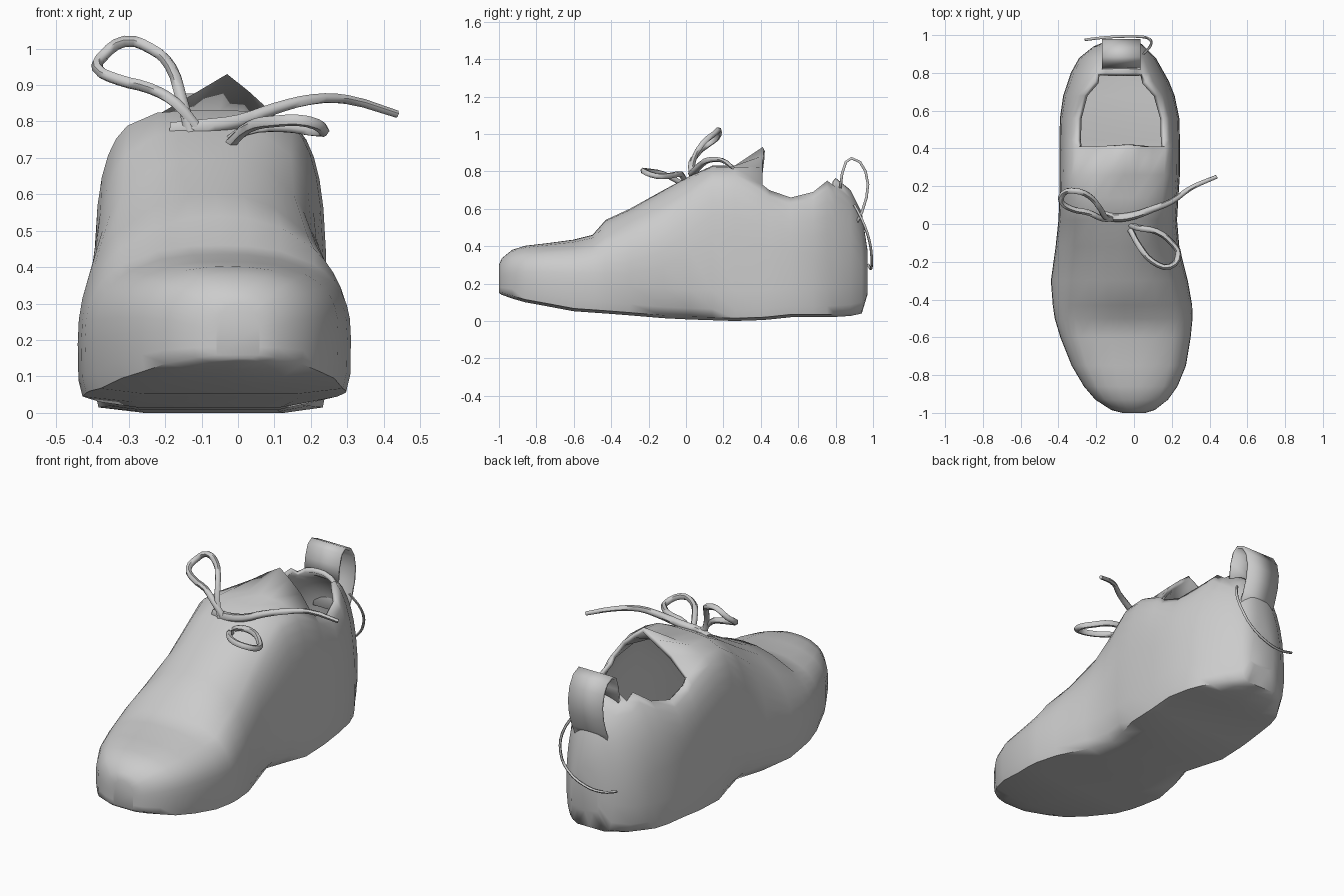
import bpy, bmesh, math

# Shoe body stations along y: y, left x, right x, ridge x, bottom z, top z, roundness
STATIONS = [
    (-1.00, -0.06, 0.06, 0.00, 0.15, 0.30, 2.2),
    (-0.985, -0.12, 0.11, -0.01, 0.14, 0.335, 2.4),
    (-0.93, -0.205, 0.18, -0.02, 0.12, 0.38, 2.5),
    (-0.86, -0.265, 0.23, -0.03, 0.10, 0.402, 2.6),
    (-0.75, -0.33, 0.275, -0.04, 0.08, 0.415, 2.7),
    (-0.60, -0.39, 0.30, -0.05, 0.052, 0.435, 2.6),
    (-0.50, -0.42, 0.31, -0.05, 0.045, 0.46, 2.5),
    (-0.43, -0.43, 0.308, -0.05, 0.04, 0.54, 2.2),
    (-0.30, -0.44, 0.285, -0.06, 0.03, 0.60, 2.2),
    (-0.12, -0.415, 0.24, -0.07, 0.015, 0.70, 2.6),
    (0.02, -0.40, 0.228, -0.07, 0.008, 0.775, 3.4),
    (0.14, -0.395, 0.235, -0.07, 0.004, 0.83, 4.3),
    (0.26, -0.395, 0.243, -0.05, 0.0, 0.83, 4.2),
    (0.41, -0.395, 0.243, -0.03, 0.005, 0.78, 3.8),
    (0.445, -0.395, 0.243, -0.05, 0.008, 0.70, 3.8),
    (0.56, -0.392, 0.24, -0.05, 0.02, 0.66, 3.6),
    (0.68, -0.375, 0.215, -0.05, 0.02, 0.69, 3.0),
    (0.755, -0.35, 0.185, -0.06, 0.02, 0.75, 2.6),
    (0.80, -0.335, 0.16, -0.06, 0.022, 0.765, 2.4),
    (0.88, -0.29, 0.115, -0.07, 0.027, 0.70, 2.4),
    (0.94, -0.215, 0.055, -0.07, 0.04, 0.58, 2.4),
]
HEEL_END = (0.97, -0.14, 0.02, -0.06, 0.14, 0.38, 2.2)
# Sole narrowed under the arch and around the heel
TUCK = {-0.12: 0.93, 0.02: 0.80, 0.14: 0.90, 0.80: 0.95, 0.88: 0.9, 0.94: 0.85}


def finish(name, bm, angle=40):
    bmesh.ops.recalc_face_normals(bm, faces=bm.faces)
    me = bpy.data.meshes.new(name)
    bm.to_mesh(me)
    bm.free()
    ob = bpy.data.objects.new(name, me)
    bpy.context.collection.objects.link(ob)
    smooth(ob, angle)
    return ob


def smooth(ob, angle):
    bpy.ops.object.select_all(action='DESELECT')
    ob.select_set(True)
    bpy.context.view_layer.objects.active = ob
    bpy.ops.object.shade_smooth_by_angle(angle=math.radians(angle))


def thicken(ob, thickness, offset):
    mod = ob.modifiers.new("thickness", 'SOLIDIFY')
    mod.thickness = thickness
    mod.offset = offset


def is_open(y):
    return 0.43 < y < 0.78


def half_section(y, zb, zt, n):
    """(u, z) pairs from the top centre down the side to the sole centre."""
    rim = 0.72 if y < 0.62 else 0.66 if y < 0.72 else 0.5
    z0 = zb + min(0.16, 0.4 * (zt - zb))
    ell = lambda u: (1 - u ** n) ** (1 / n)
    zs = lambda v: z0 + (zt - z0) * v
    peak = 0.15 if y == 0.41 else 0  # raised tongue tip
    pts = [(u, zs(ell(u)) + peak * max(0, 1 - u / 0.7)) for u in (0, 0.3 * rim, 0.65 * rim)]
    k = 1 / ell(rim) if is_open(y) else 1
    end = math.acos(rim ** (n / 2))
    for i in range(7):
        t = end * (1 - i / 6)
        pts.append((math.cos(t) ** (2 / n), zs(k * math.sin(t) ** (2 / n))))
    d, w = zt - zb, TUCK.get(y, 1)
    return pts + [(0.995 * (w + 1) / 2, zb + min(0.06, 0.2 * d)), (0.965 * w, zb + min(0.015, 0.06 * d)),
                  (0.6, zb), (0, zb)]


# Shoe body: skinned cross-sections, left open over the foot opening
bm = bmesh.new()
rings = []
ALL = STATIONS + [HEEL_END]
for y, xl, xr, xc, zb, zt, n in ALL:
    half = half_section(y, zb, zt, n)
    loop = [(xc + (xr - xc) * u, y, z) for u, z in half]
    loop += [(xc + (xl - xc) * u, y, z) for u, z in half[-2:0:-1]]
    rings.append([bm.verts.new(p) for p in loop])
count = len(rings[0])
for s in range(len(rings) - 1):
    a, b = rings[s], rings[s + 1]
    gap = is_open(ALL[s][0]) or is_open(ALL[s + 1][0])
    for i in range(count):
        if gap and (i < 3 or i >= count - 3):
            continue
        j = (i + 1) % count
        bm.faces.new((a[i], a[j], b[j], b[i]))
bm.faces.new(rings[0])
bm.faces.new(rings[-1])
bmesh.ops.delete(bm, geom=[v for v in bm.verts if not v.link_faces], context='VERTS')
thicken(finish("shoe_body", bm, 60), 0.025, -1)

# Heel pull tab: folded ribbon
bm = bmesh.new()
path = [(0.825, 0.71), (0.835, 0.79), (0.855, 0.85), (0.885, 0.87), (0.93, 0.85), (0.96, 0.80),
        (0.973, 0.73), (0.965, 0.66), (0.94, 0.58), (0.90, 0.50)]
edge = [[bm.verts.new((x, y, z)) for y, z in path] for x in (-0.17, 0.035)]
for i in range(len(path) - 1):
    bm.faces.new((edge[0][i], edge[0][i + 1], edge[1][i + 1], edge[1][i]))
thicken(finish("heel_pull_tab", bm), 0.014, 0)


# Cords: smooth tubes through a few points
def cord(name, pts, radius, taper=1.0):
    cu = bpy.data.curves.new(name, 'CURVE')
    cu.dimensions = '3D'
    cu.bevel_depth = radius
    cu.bevel_resolution = 1
    cu.resolution_u = 3
    cu.use_fill_caps = True
    sp = cu.splines.new('BEZIER')
    sp.bezier_points.add(len(pts) - 1)
    for i, (bp, p) in enumerate(zip(sp.bezier_points, pts)):
        bp.co = p
        bp.radius = 1 + (taper - 1) * i / (len(pts) - 1)
        bp.handle_left_type = bp.handle_right_type = 'AUTO'
    ob = bpy.data.objects.new(name, cu)
    bpy.context.collection.objects.link(ob)
    bpy.ops.object.select_all(action='DESELECT')
    ob.select_set(True)
    bpy.context.view_layer.objects.active = ob
    bpy.ops.object.convert(target='MESH')
    smooth(bpy.context.object, 60)


cord("lace_loop_left", [(-0.13, 0.03, 0.77), (-0.155, 0.04, 0.86), (-0.185, 0.09, 0.95), (-0.24, 0.15, 1.0),
                        (-0.31, 0.175, 1.02), (-0.37, 0.165, 0.98), (-0.385, 0.12, 0.945),
                        (-0.33, 0.08, 0.915), (-0.24, 0.06, 0.89), (-0.17, 0.03, 0.85), (-0.11, 0.03, 0.78)], 0.016)
cord("lace_loop_front", [(-0.03, 0.0, 0.74), (0.02, -0.02, 0.775), (0.12, -0.04, 0.785), (0.20, -0.10, 0.775),
                         (0.235, -0.16, 0.775), (0.19, -0.225, 0.80), (0.10, -0.20, 0.80),
                         (0.03, -0.12, 0.785), (-0.02, -0.03, 0.74)], 0.016)
cord("lace_end", [(-0.18, 0.06, 0.775), (-0.10, 0.035, 0.785), (0.0, 0.045, 0.80), (0.10, 0.08, 0.835),
                  (0.20, 0.12, 0.86), (0.30, 0.19, 0.86), (0.437, 0.25, 0.82)], 0.026, 0.4)
cord("heel_cord", [(0.05, 0.90, 0.62), (0.09, 0.95, 0.52), (0.08, 0.98, 0.43), (0.03, 0.992, 0.35),
                   (-0.08, 0.992, 0.29), (-0.18, 0.985, 0.28), (-0.26, 0.975, 0.30)], 0.007)
